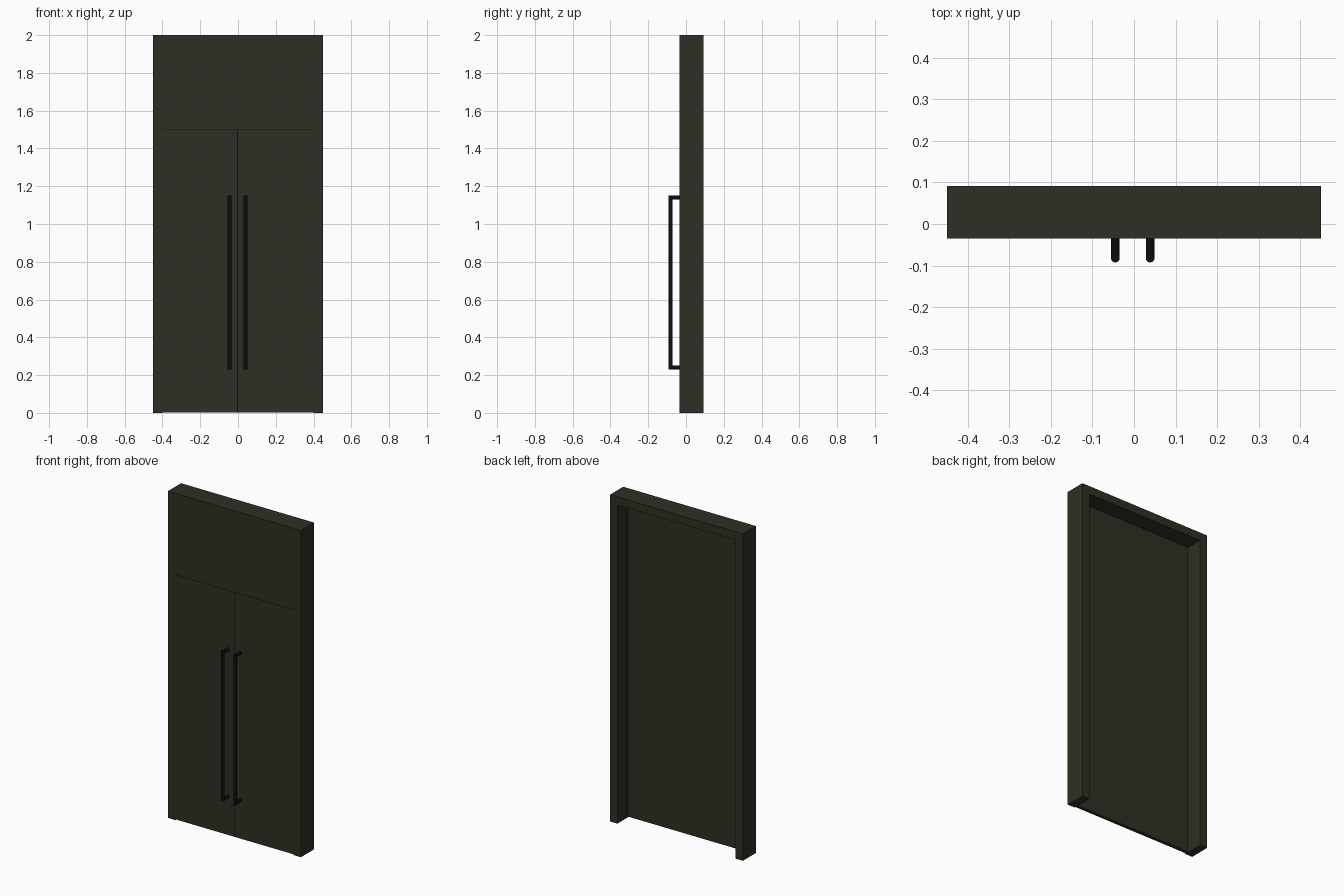
import bpy, math
from mathutils import Vector

if "Cube" in bpy.data.objects:
    bpy.data.objects.remove(bpy.data.objects["Cube"])


def material(name, rgb):
    m = bpy.data.materials.new(name)
    m.diffuse_color = (*rgb, 1)
    m.use_nodes = True
    m.node_tree.nodes["Principled BSDF"].inputs["Base Color"].default_value = m.diffuse_color
    return m


olive = material("dark olive", (0.028, 0.028, 0.018))
black = material("black", (0.004, 0.004, 0.004))


def box(name, lo, hi, mat):
    x0, y0, z0 = lo
    x1, y1, z1 = hi
    v = [(x, y, z) for x in (x0, x1) for y in (y0, y1) for z in (z0, z1)]
    f = [(0, 1, 3, 2), (4, 6, 7, 5), (0, 4, 5, 1), (2, 3, 7, 6), (0, 2, 6, 4), (1, 5, 7, 3)]
    me = bpy.data.meshes.new(name)
    me.from_pydata(v, [], f)
    me.materials.append(mat)
    ob = bpy.data.objects.new(name, me)
    bpy.context.collection.objects.link(ob)
    return ob


def rod(name, a, b, r, mat):
    a, b = Vector(a), Vector(b)
    bpy.ops.mesh.primitive_cylinder_add(vertices=16, radius=r, depth=(b - a).length, location=(a + b) / 2)
    ob = bpy.context.object
    ob.name = name
    ob.rotation_euler = (b - a).to_track_quat('Z', 'Y').to_euler()
    ob.data.materials.append(mat)
    bpy.ops.object.shade_smooth_by_angle(angle=math.radians(40))


FRONT, BACK = -0.035, 0.092      # frame depth
PF, PB = -0.032, -0.012          # panel depth
W, IN, TOP = 0.45, 0.40, 1.95
MID, SPLIT = -0.0025, 1.5

# Frame: one U-shaped profile extruded through the depth
pts = [(-W, 0), (-IN, 0), (-IN, TOP), (IN, TOP), (IN, 0), (W, 0), (W, 2), (-W, 2)]
n = len(pts)
verts = [(x, FRONT, z) for x, z in pts] + [(x, BACK, z) for x, z in pts]
faces = [tuple(range(n)), tuple(range(2 * n - 1, n - 1, -1))]
faces += [(i, i + n, (i + 1) % n + n, (i + 1) % n) for i in range(n)]
me = bpy.data.meshes.new("frame")
me.from_pydata(verts, [], faces)
me.materials.append(olive)
bpy.context.collection.objects.link(bpy.data.objects.new("frame", me))

# Two door leaves and the transom panel above
box("left_leaf", (-IN, PF, 0.003), (MID, PB, SPLIT), olive)
box("right_leaf", (MID, PF, 0.003), (IN, PB, SPLIT), olive)
box("transom_panel", (-IN, PF, SPLIT), (IN, PB, TOP), olive)

# Dark seams between the panels
box("vertical_seam", (MID - 0.0025, PF - 0.0005, 0.003), (MID + 0.0025, PF + 0.002, SPLIT), black)
box("horizontal_seam", (-IN, PF - 0.0005, SPLIT - 0.0015), (IN, PF + 0.002, SPLIT + 0.0015), black)

# Long pull handles with two standoffs each
for side, x in (("left", -0.045), ("right", 0.039)):
    rod(side + "_handle_bar", (x, -0.082, 0.23), (x, -0.082, 1.15), 0.0105, black)
    for end, z in (("lower", 0.24), ("upper", 1.14)):
        rod(f"{side}_{end}_standoff", (x, -0.082, z), (x, PF + 0.004, z), 0.01, black)
